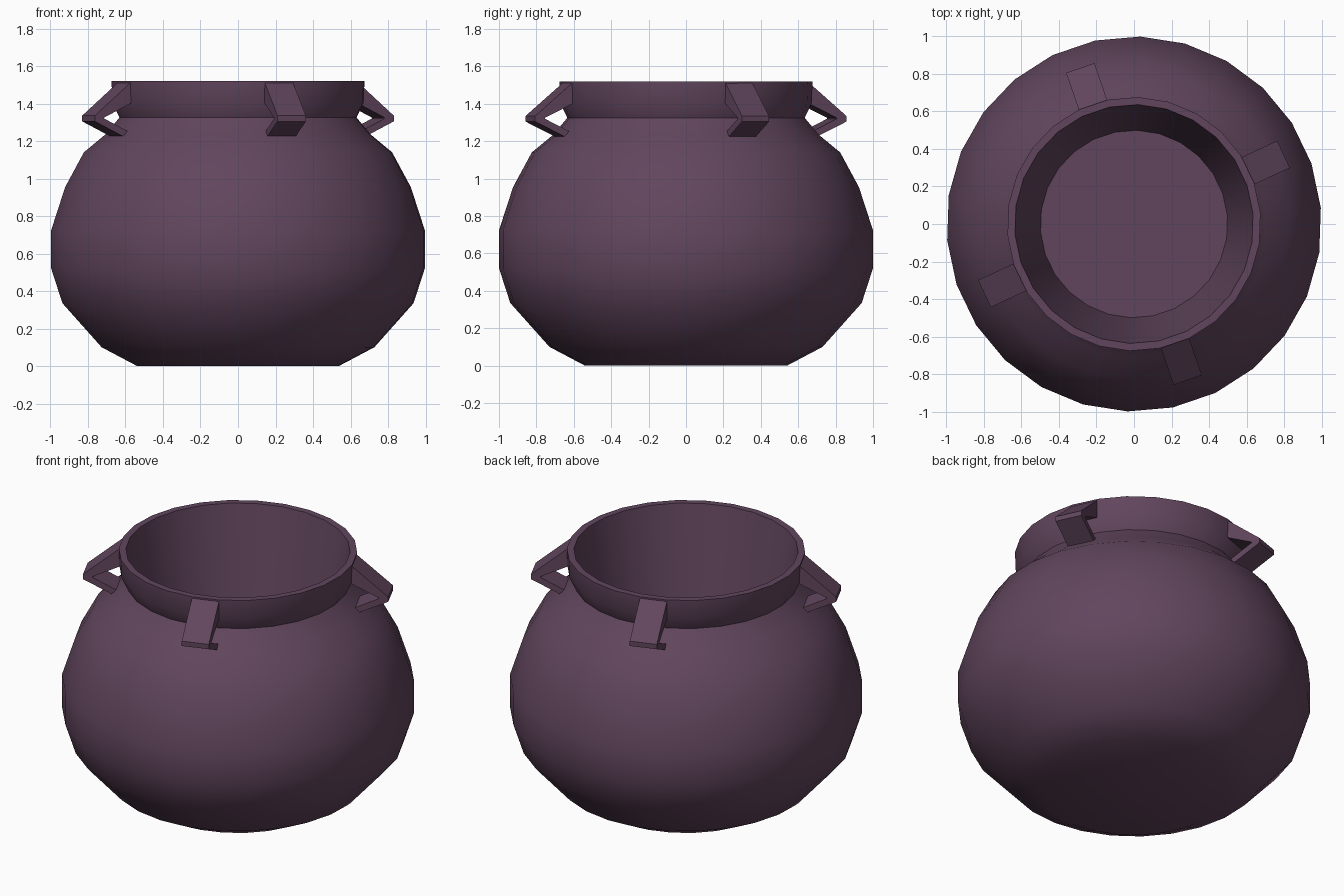
import bpy, bmesh
from math import radians, cos, sin, pi

if "Cube" in bpy.data.objects:
    bpy.data.objects.remove(bpy.data.objects["Cube"])

mat = bpy.data.materials.new("dark_plum")
mat.diffuse_color = (0.12, 0.06, 0.11, 1)
mat.use_nodes = True
mat.node_tree.nodes["Principled BSDF"].inputs["Base Color"].default_value = mat.diffuse_color


def make_object(name, bm, smooth):
    bmesh.ops.recalc_face_normals(bm, faces=bm.faces)
    mesh = bpy.data.meshes.new(name)
    bm.to_mesh(mesh)
    bm.free()
    mesh.materials.append(mat)
    ob = bpy.data.objects.new(name, mesh)
    bpy.context.collection.objects.link(ob)
    if smooth:
        bpy.ops.object.select_all(action='DESELECT')
        ob.select_set(True)
        bpy.context.view_layer.objects.active = ob
        bpy.ops.object.shade_smooth_by_angle(angle=radians(30))
    return ob


# Pot body: one lathe profile (radius, height), outside up, over the rim, down inside
SIDES = 26
PHASE = radians(5)
profile = [(0.54, 0.0), (0.73, 0.10), (0.94, 0.335), (1.0, 0.52), (1.0, 0.725),
           (0.925, 0.955), (0.825, 1.14), (0.71, 1.235), (0.635, 1.325),
           (0.673, 1.405), (0.677, 1.52), (0.637, 1.52), (0.50, 0.75)]
bm = bmesh.new()
rings = []
for r, z in profile:
    rings.append([bm.verts.new((r * cos(PHASE + 2 * pi * i / SIDES),
                                r * sin(PHASE + 2 * pi * i / SIDES), z))
                  for i in range(SIDES)])
for low, high in zip(rings, rings[1:]):
    for i in range(SIDES):
        j = (i + 1) % SIDES
        bm.faces.new((low[i], low[j], high[j], high[i]))
bm.faces.new(rings[0])     # base
bm.faces.new(rings[-1])    # inner floor
make_object("pot_body", bm, True)


# Angular lug handles: bent bar side profile (radius, height) with flat width
outer = [(0.66, 1.52), (0.88, 1.335), (0.88, 1.305), (0.60, 1.17)]
inner = [(0.66, 1.405), (0.825, 1.325), (0.825, 1.32), (0.60, 1.21)]
loop = outer + inner[::-1]
WIDTH = 0.16


def handle(name, angle):
    bm = bmesh.new()
    a, b = [[bm.verts.new((r, s * WIDTH / 2, z)) for r, z in loop] for s in (-1, 1)]
    n = len(loop)
    for i in range(n):
        j = (i + 1) % n
        bm.faces.new((a[i], a[j], b[j], b[i]))
    for side in (a, b):
        for i in range(len(outer) - 1):
            bm.faces.new((side[i], side[i + 1], side[n - 2 - i], side[n - 1 - i]))
    ob = make_object(name, bm, False)
    ob.rotation_euler.z = radians(angle)


for name, angle in (("handle_right", 25), ("handle_back", 109),
                    ("handle_left", 205), ("handle_front", 289)):
    handle(name, angle)
